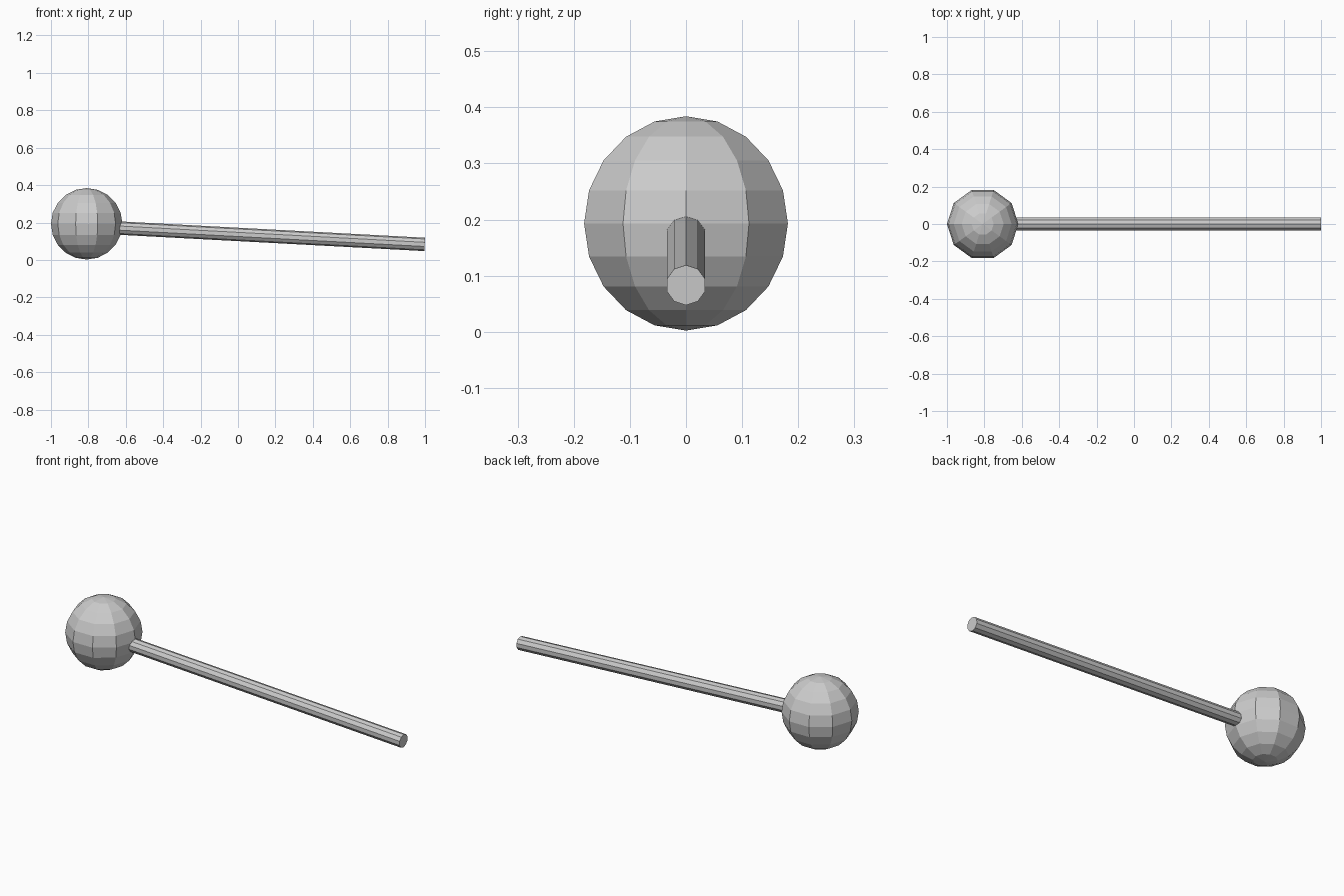
import bpy, bmesh
from math import pi
from mathutils import Matrix, Vector

if "Cube" in bpy.data.objects:
    bpy.data.objects.remove(bpy.data.objects["Cube"])

SIDES = 10


def finish(name, bm):
    mesh = bpy.data.meshes.new(name)
    bm.to_mesh(mesh)
    bm.free()
    obj = bpy.data.objects.new(name, mesh)
    bpy.context.collection.objects.link(obj)
    return obj


# Faceted ball head, with a corner meridian facing the rod
quarter = Matrix.Rotation(pi / 2, 4, 'Z')
bm = bmesh.new()
bmesh.ops.create_uvsphere(bm, u_segments=SIDES, v_segments=SIDES, radius=0.191,
                          matrix=Matrix.Translation((-0.809, 0, 0.193)) @ quarter)
finish("ball_head", bm)

# Slightly sloping ten-sided rod, its inner end sunk into the ball
start, end = Vector((-0.65, 0, 0.171)), Vector((0.998, 0, 0.083))
axis = end - start
aim = Matrix.Rotation(axis.angle(Vector((0, 0, 1))), 4, 'Y')
bm = bmesh.new()
bmesh.ops.create_cone(bm, cap_ends=True, segments=SIDES, radius1=0.0358,
                      radius2=0.0358, depth=axis.length,
                      matrix=Matrix.Translation((start + end) / 2) @ aim @ quarter)
finish("rod", bm)
